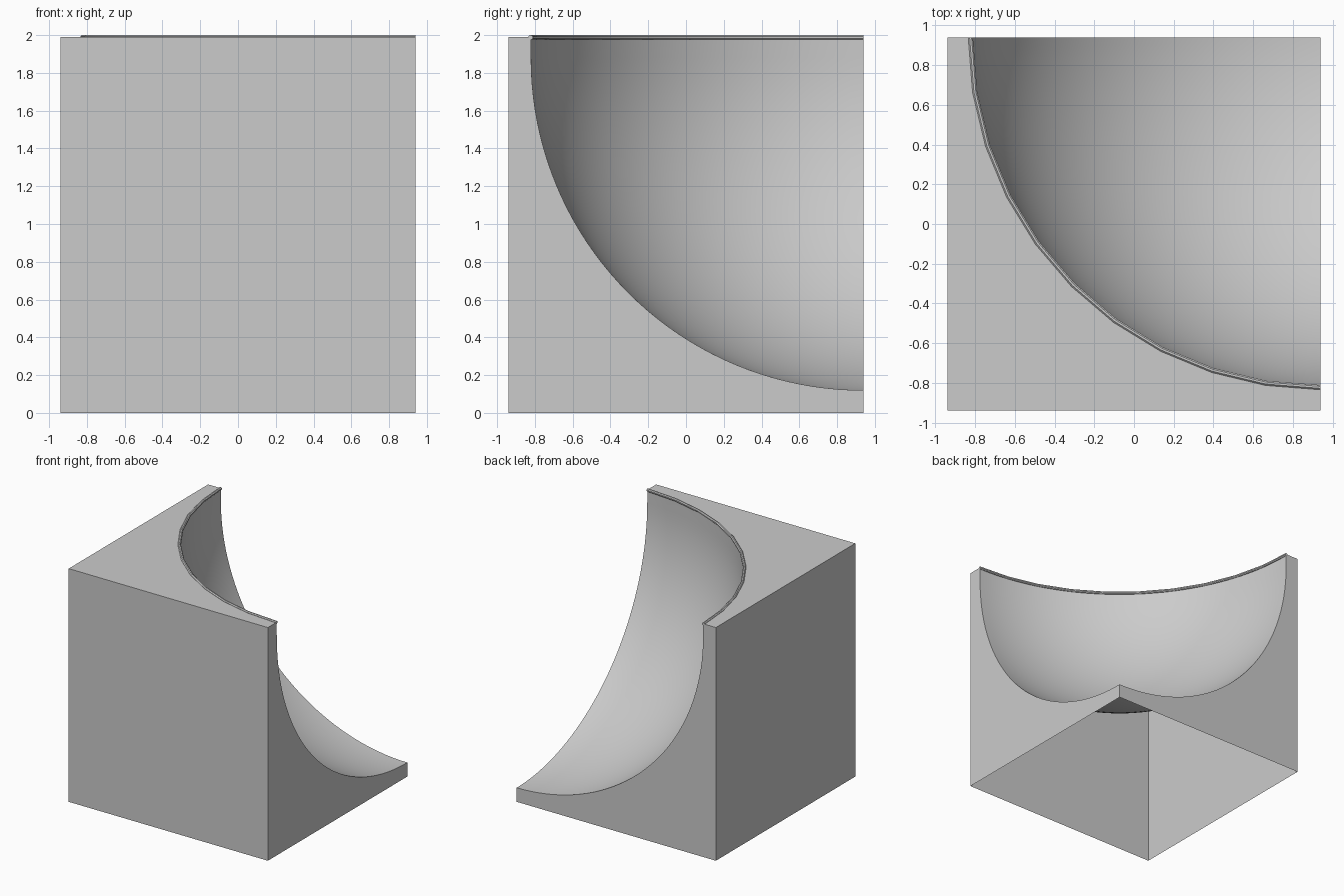
import bpy, bmesh
from math import sin, cos, pi

if "Cube" in bpy.data.objects:
    bpy.data.objects.remove(bpy.data.objects["Cube"])

H = 0.94      # half width of the block
TOP = 1.99    # height of the flat top
CZ = 1.88     # height of the bowl centre
R = 1.76      # bowl radius
N = 40        # bowl segments


def finish(bm, name, angle):
    bmesh.ops.remove_doubles(bm, verts=bm.verts, dist=1e-5)
    bmesh.ops.recalc_face_normals(bm, faces=bm.faces)
    me = bpy.data.meshes.new(name)
    bm.to_mesh(me)
    bm.free()
    ob = bpy.data.objects.new(name, me)
    bpy.context.collection.objects.link(ob)
    bpy.ops.object.select_all(action='DESELECT')
    ob.select_set(True)
    bpy.context.view_layer.objects.active = ob
    bpy.ops.object.shade_smooth_by_angle(angle=angle)


def sweep(bm, sections, closed):
    """Join successive rows of points with faces."""
    rows = [[bm.verts.new(p) for p in s] for s in sections]
    n = len(rows[0])
    for a, b in zip(rows, rows[1:]):
        for k in range(n if closed else n - 1):
            m = (k + 1) % n
            bm.faces.new((a[k], b[k], b[m], a[m]))
    return rows


def around(profile, t):
    """Turn (radius, z) points about the open corner."""
    return [(H - r * cos(t), H - r * sin(t), z) for r, z in profile]


# corner block with a quarter bowl scooped out, open underneath
bm = bmesh.new()
profile = [(R * sin(i / N * pi / 2), CZ - R * cos(i / N * pi / 2)) for i in range(N + 1)]
profile.append((R, TOP))
sections = [around(profile, j / N * pi / 2) for j in range(N + 1)]
sweep(bm, sections, False)


def face(points):
    bm.faces.new([bm.verts.new(p) for p in points])


face([(-H, -H, 0), (H, -H, 0), (H, -H, TOP), (-H, -H, TOP)])
face([(-H, H, 0), (-H, -H, 0), (-H, -H, TOP), (-H, H, TOP)])
face([(H, H, 0)] + sections[-1] + [(H, -H, TOP), (H, -H, 0)])
face([(H, H, 0)] + sections[0] + [(-H, H, TOP), (-H, H, 0)])
face([s[-1] for s in sections] + [(H, -H, TOP), (-H, -H, TOP), (-H, H, TOP)])
finish(bm, "corner_block", 0.6)

# thin rounded rim along the bowl edge
bm = bmesh.new()
ring = [(1.763 + 0.013 * cos((k + .5) * pi / 4), 1.988 + 0.013 * sin((k + .5) * pi / 4))
        for k in range(8)]
rows = sweep(bm, [around(ring, j / 10 * pi / 2) for j in range(11)], True)
bm.faces.new(rows[0])
bm.faces.new(rows[-1])
finish(bm, "bowl_rim", 0.6)
